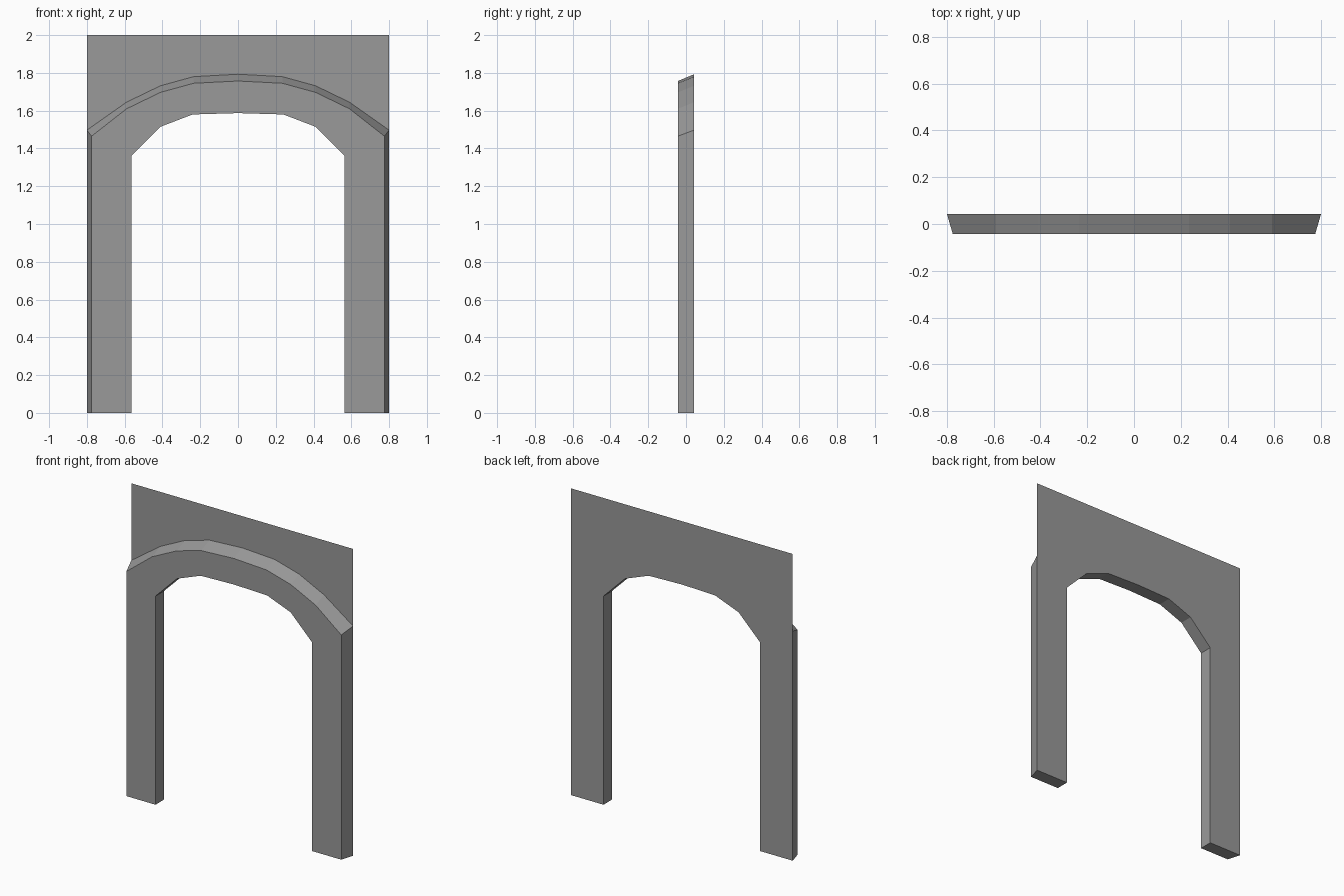
import bpy
import bmesh

cube = bpy.data.objects.get("Cube")
if cube:
    bpy.data.objects.remove(cube, do_unlink=True)

# Plain stone grey
stone = bpy.data.materials.new("stone_grey")
stone.use_nodes = True
colour = (0.32, 0.32, 0.32, 1)
stone.diffuse_color = colour
stone.node_tree.nodes["Principled BSDF"].inputs["Base Color"].default_value = colour

FRONT, BACK, TOP = -0.043, 0.043, 2.0


def mirrored(half):
    """Full left-to-right outline from its right half, which ends on the centre line."""
    return half + [(-x, z) for x, z in reversed(half[:-1])]


# Half outlines from the foot to the crown
opening = mirrored([(0.565, 0), (0.565, 1.36), (0.41, 1.515), (0.24, 1.58), (0, 1.587)])
outer_front = mirrored([(0.775, 0), (0.775, 1.465), (0.59, 1.61), (0.41, 1.697),
                        (0.235, 1.745), (0, 1.757)])
outer_back = mirrored([(0.8, 0), (0.8, 1.497), (0.59, 1.645), (0.41, 1.732),
                       (0.235, 1.78), (0, 1.793)])

bm = bmesh.new()


def row(points, y):
    return [bm.verts.new((x, y, z)) for x, z in points]


def strip(a, b):
    for i in range(len(a) - 1):
        bm.faces.new((a[i], a[i + 1], b[i + 1], b[i]))


in_front, in_back = row(opening, FRONT), row(opening, BACK)
out_front, out_back = row(outer_front, FRONT), row(outer_back, BACK)

# Arch: front, back, underside of the opening, sloping outer edge, feet
bm.faces.new(out_front + in_front[::-1])
bm.faces.new(in_back + out_back[::-1])
strip(in_front, in_back)
strip(out_back, out_front)
for end in (0, -1):
    bm.faces.new((in_front[end], in_back[end], out_back[end], out_front[end]))

# Thin panel that fills the wall above the arch
corners = row([(-0.8, TOP), (0.8, TOP)], BACK)
bm.faces.new(out_back[1:-1] + corners)

bmesh.ops.recalc_face_normals(bm, faces=bm.faces[:])
mesh = bpy.data.meshes.new("arch_frame")
bm.to_mesh(mesh)
bm.free()
mesh.materials.append(stone)
arch = bpy.data.objects.new("arch_frame", mesh)
bpy.context.collection.objects.link(arch)
